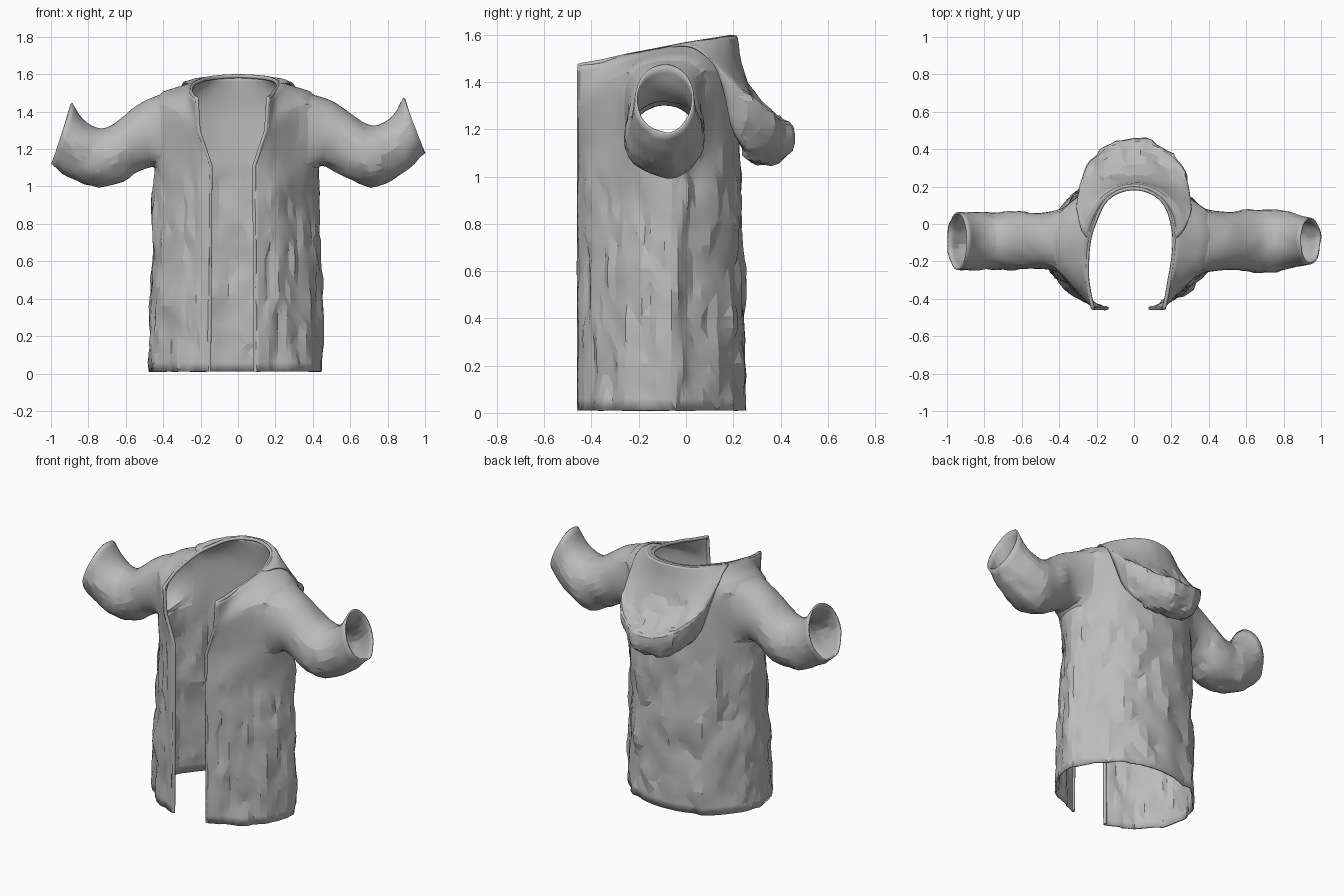
import bpy, bmesh, math
from mathutils import Vector, noise

if "Cube" in bpy.data.objects:
    bpy.data.objects.remove(bpy.data.objects["Cube"])

cloth = bpy.data.materials.new("grey_cloth")
cloth.use_nodes = True
GREY = (0.5, 0.5, 0.5, 1)
cloth.diffuse_color = GREY
cloth.node_tree.nodes["Principled BSDF"].inputs["Base Color"].default_value = GREY


def spline(pts, per_span):
    """Points of a smooth curve through pts."""
    p = [Vector(q) for q in pts]
    p = [2 * p[0] - p[1]] + p + [2 * p[-1] - p[-2]]
    out = []
    for i in range(1, len(p) - 2):
        a, b, c, d = p[i - 1:i + 3]
        for k in range(per_span):
            t = k / per_span
            out.append(0.5 * (2 * b + (c - a) * t + (2 * a - 5 * b + 4 * c - d) * t ** 2
                              + (3 * b - a - 3 * c + d) * t ** 3))
    return out + [p[-2]]


def lean(v):
    """The front opening sits slightly to the right of centre."""
    v.x -= 0.03 * min(1, max(0, (0.05 - v.y) / 0.35))
    return v


def level(left, right):
    """Full outline from two halves, each from front edge to centre back."""
    mirrored = [(-x, y, z) for x, y, z in reversed(right[:-1])]
    return [lean(v) for v in spline(left + mirrored, SPAN)]


def wrinkle(bm, amount, where):
    """Push vertices along their normals with upright creases."""
    bm.normal_update()
    moves = []
    for v in bm.verts:
        q = Vector((v.co.x * 9, v.co.y * 9, v.co.z * 4))
        fine = noise.noise(q * 2.3)
        moves.append(v.normal * amount * where(v.co) * (noise.noise(q) + 0.6 * fine))
    for v, m in zip(bm.verts, moves):
        v.co += m


def finish(bm, name, thickness):
    bmesh.ops.triangulate(bm, faces=bm.faces[:], quad_method='SHORT_EDGE')
    mesh = bpy.data.meshes.new(name)
    bm.to_mesh(mesh)
    bm.free()
    mesh.materials.append(cloth)
    ob = bpy.data.objects.new(name, mesh)
    bpy.context.collection.objects.link(ob)
    mod = ob.modifiers.new("thickness", 'SOLIDIFY')
    mod.thickness = thickness
    mod.offset = -1
    bpy.ops.object.select_all(action='DESELECT')
    ob.select_set(True)
    bpy.context.view_layer.objects.active = ob
    bpy.ops.object.shade_smooth_by_angle(angle=math.radians(14))


# Coat body: four outlines joined by rows, the left back corner cut slimmer
SPAN = 5
front = [(.12, -.45), (.2, -.41), (.3, -.325), (.41, -.2)]
left_plan = front + [(.44, -.06), (.37, .03), (.23, .17), (0, .22)]
right_plan = front + [(.44, -.05), (.39, .05), (.25, .18), (0, .22)]
hem = level(*([(x * 1.03, y if y < -.4 else y * 1.1, .01) for x, y in p] for p in (left_plan, right_plan)))
chest = level(*([(x * .97, y, 1.11) for x, y in p] for p in (left_plan, right_plan)))
yoke = [(.18, -.45, 1.3), (.22, -.41, 1.34), (.3, -.325, 1.41), (.4, -.2, 1.47),
        (.42, -.05, 1.49), (.37, .065, 1.47), (.24, .17, 1.43), (0, .215, 1.42)]
collar = [(.19, -.45, 1.47), (.21, -.36, 1.485), (.225, -.25, 1.51), (.23, -.12, 1.535),
          (.215, -.02, 1.555), (.17, .1, 1.575), (.1, .165, 1.585), (0, .19, 1.59)]
shoulder, neck = level(yoke, yoke), level(collar, collar)
rows = []
for low, high, n in ((hem, chest, 22), (chest, shoulder, 8), (shoulder, neck, 6)):
    rows += [[a.lerp(b, k / n) for a, b in zip(low, high)] for k in range(n)]
rows.append(neck)
R0, R1 = 22, 30
C0, C1 = 13, 26
last = len(neck) - 1

bm = bmesh.new()
grid = [[bm.verts.new(p) for p in row] for row in rows]
for r in range(len(grid) - 1):
    for c in range(last):
        m = min(c, last - 1 - c)
        if not (R0 <= r < R1 and C0 <= m < C1):
            bm.faces.new((grid[r][c + 1], grid[r][c], grid[r + 1][c], grid[r + 1][c + 1]))

# Sleeves: rings given by top point, bottom point and half depth; the right one hangs lower
rings = [((.47, 1.475), (.44, 1.115), .165), ((.53, 1.445), (.52, 1.085), .16),
         ((.61, 1.385), (.61, 1.03), .165), ((.69, 1.335), (.71, 1.0), .17),
         ((.76, 1.335), (.82, 1.035), .16), ((.83, 1.385), (.91, 1.1), .14),
         ((.885, 1.475), (1.0, 1.18), .125)]
for side in (1, -1):
    drop = 0 if side > 0 else .07
    tops = spline([(t[0], t[1] - drop * max(0, t[0] - .5), 0) for t, b, d in rings], 3)
    bottoms = spline([(b[0], b[1] - drop * max(0, b[0] - .7) * 3, 0) for t, b, d in rings], 3)
    depths = spline([(d if side > 0 else .155, 0, 0) for t, b, d in rings], 3)
    col = (lambda c: c) if side > 0 else (lambda c: last - c)
    loop = [grid[R0][col(c)] for c in range(C0, C1)] + [grid[r][col(C1)] for r in range(R0, R1)]
    loop += [grid[R1][col(c)] for c in range(C1, C0, -1)] + [grid[r][col(C0)] for r in range(R1, R0, -1)]
    angles = [math.atan2((v.co.z - 1.29) / .18, (v.co.y + .09) / .18) for v in loop]
    prev = loop
    for t, b, d in zip(tops, bottoms, depths):
        mid, half = (t + b) / 2, (t - b) / 2
        ring = []
        for a in angles:
            p = mid + half * math.sin(a)
            ring.append(bm.verts.new((p.x * side, d.x * math.cos(a) - .09, p.y)))
        for i in range(len(ring)):
            j = (i + 1) % len(ring)
            quad = (prev[i], prev[j], ring[j], ring[i])
            bm.faces.new(quad if side > 0 else quad[::-1])
        prev = ring

# Soften the shoulder and armhole joins, then crease the cloth
soft = [v for v in bm.verts if not v.is_boundary and v.co.z > 1.02 and abs(v.co.x) < .56]
for _ in range(5):
    bmesh.ops.smooth_vert(bm, verts=soft, factor=.5, use_axis_x=True, use_axis_y=True, use_axis_z=True)


def coat_creases(p):
    if abs(p.x) > .55:
        return .5 if p.z < 1.25 else .15
    return min(1, max(.1, (1.2 - p.z) * 4)) * (.3 if p.y < -.42 else 1)


wrinkle(bm, .025, coat_creases)
finish(bm, "coat_body", .01)

# Hood: arcs hung from the neck, given by half width, end (y, z), middle (y, z)
arcs = [(.235, -.08, 1.55, .2, 1.6), (.27, -.04, 1.56, .22, 1.585), (.295, .03, 1.55, .235, 1.48),
        (.305, .08, 1.515, .29, 1.355), (.3, .12, 1.465, .39, 1.24), (.295, .145, 1.41, .455, 1.205),
        (.28, .165, 1.34, .45, 1.11), (.26, .18, 1.26, .36, 1.05), (.235, .195, 1.2, .28, 1.065),
        (.21, .205, 1.17, .23, 1.14)]
ends = spline([a[:3] for a in arcs], 3)
mids = spline([(0, a[3], a[4]) for a in arcs], 3)
bm = bmesh.new()
N = 28
prev = None
for e, m in zip(ends, mids):
    arc = []
    for i in range(N + 1):
        a = math.pi * (i / N - .5)
        w = max(0, math.cos(a))
        p = Vector((e.x * math.sin(a), e.y + (m.y - e.y) * w, e.z + (m.z - e.z) * w))
        arc.append(bm.verts.new(lean(p)))
    if prev:
        for i in range(N):
            bm.faces.new((prev[i], prev[i + 1], arc[i + 1], arc[i]))
    prev = arc
bmesh.ops.recalc_face_normals(bm, faces=bm.faces[:])
wrinkle(bm, .022, lambda p: 1 if p.y > .25 and p.z < 1.45 else .2)
finish(bm, "hood", .01)

# Rolled trim along both front edges and round the neck
path = [row[0] for row in rows] + neck[1:-1] + [row[-1] for row in reversed(rows)]
curve = bpy.data.curves.new("edge_trim", 'CURVE')
curve.dimensions = '3D'
curve.bevel_depth = .011
curve.bevel_resolution = 1
curve.use_fill_caps = True
line = curve.splines.new('POLY')
line.points.add(len(path) - 1)
for point, p in zip(line.points, path):
    point.co = (*p, 1)
curve.materials.append(cloth)
bpy.context.collection.objects.link(bpy.data.objects.new("edge_trim", curve))
